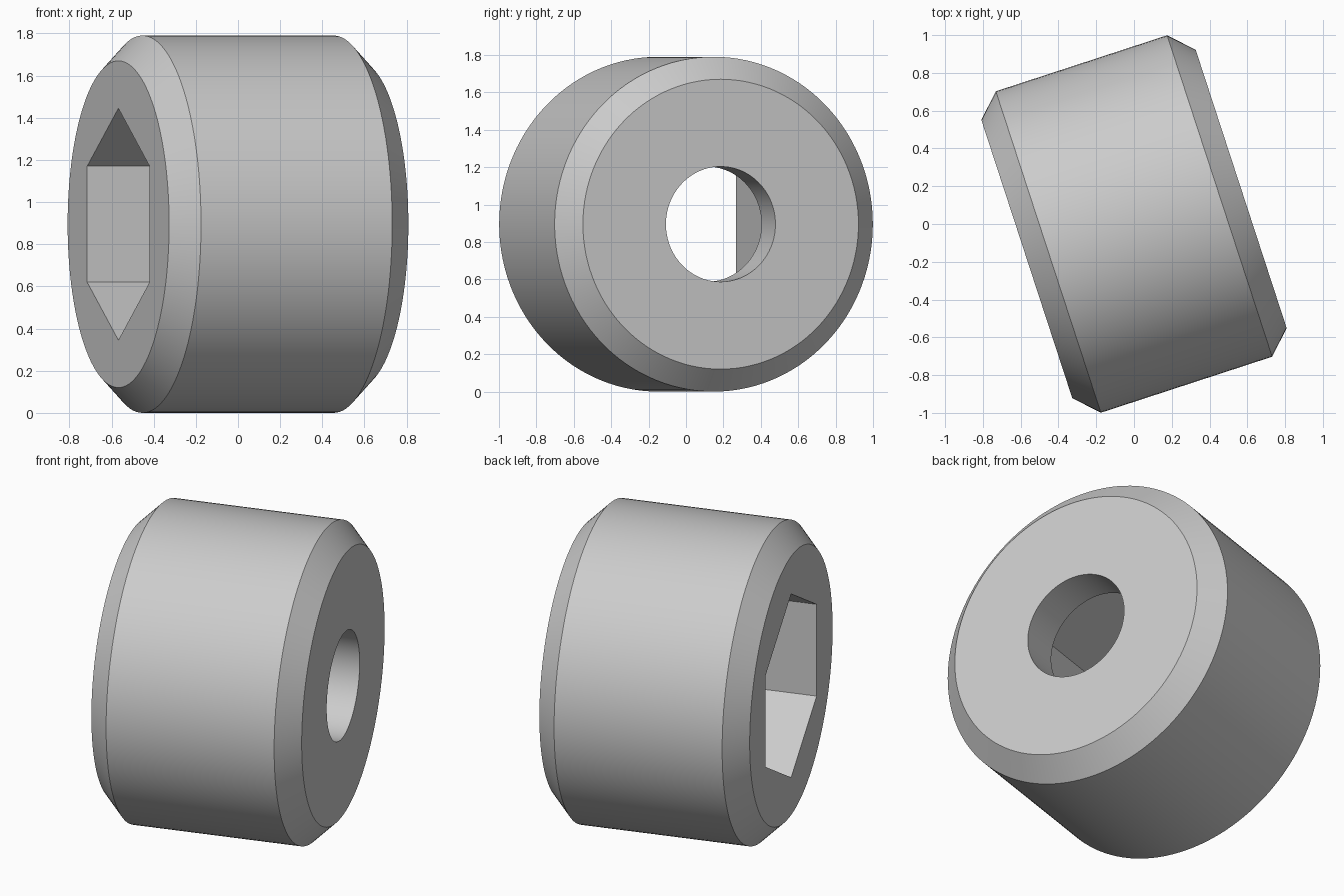
import bpy
import bmesh
from math import radians, cos, sin, pi

cube = bpy.data.objects.get("Cube")
if cube:
    bpy.data.objects.remove(cube, do_unlink=True)

SEGMENTS = 120          # divisible by six, so hexagon corners land on vertices
RADIUS = 0.895
HALF_LENGTH = 0.597
CHAMFER = 0.12
BORE_RADIUS = 0.308
BORE_DEPTH = 0.24
HEX_RADIUS = 0.55


def circle(radius):
    return lambda angle: radius


def hexagon(radius):
    return lambda angle: radius * cos(pi / 6) / cos(angle % (pi / 3) - pi / 6)


# Closed section around the axis: outer shell, round bore, hexagonal socket
floor = HALF_LENGTH - BORE_DEPTH
section = [
    (-HALF_LENGTH, circle(RADIUS - CHAMFER)),
    (-HALF_LENGTH + CHAMFER, circle(RADIUS)),
    (HALF_LENGTH - CHAMFER, circle(RADIUS)),
    (HALF_LENGTH, circle(RADIUS - CHAMFER)),
    (HALF_LENGTH, circle(BORE_RADIUS)),
    (floor, circle(BORE_RADIUS)),
    (floor, hexagon(HEX_RADIUS)),
    (-HALF_LENGTH, hexagon(HEX_RADIUS)),
]

bm = bmesh.new()
rings = []
for x, outline in section:
    ring = []
    for i in range(SEGMENTS):
        angle = 2 * pi * i / SEGMENTS
        r = outline(angle)
        ring.append(bm.verts.new((x, r * sin(angle), r * cos(angle))))
    rings.append(ring)

# Join each ring to the next, and the last back to the first
for k, a in enumerate(rings):
    b = rings[(k + 1) % len(rings)]
    for i in range(SEGMENTS):
        j = (i + 1) % SEGMENTS
        bm.faces.new((a[i], a[j], b[j], b[i]))
bmesh.ops.recalc_face_normals(bm, faces=bm.faces)

mesh = bpy.data.meshes.new("socket_collar")
bm.to_mesh(mesh)
bm.free()
collar = bpy.data.objects.new("socket_collar", mesh)
bpy.context.collection.objects.link(collar)
collar.location.z = RADIUS
collar.rotation_euler.z = radians(18.1)

# Plain grey finish
grey = bpy.data.materials.new("light_grey")
grey.use_nodes = True
colour = (0.6, 0.6, 0.6, 1)
grey.diffuse_color = colour
grey.node_tree.nodes["Principled BSDF"].inputs["Base Color"].default_value = colour
mesh.materials.append(grey)

# Smooth round walls, crisp edges
bpy.ops.object.select_all(action="DESELECT")
collar.select_set(True)
bpy.context.view_layer.objects.active = collar
bpy.ops.object.shade_smooth_by_angle(angle=radians(25))
